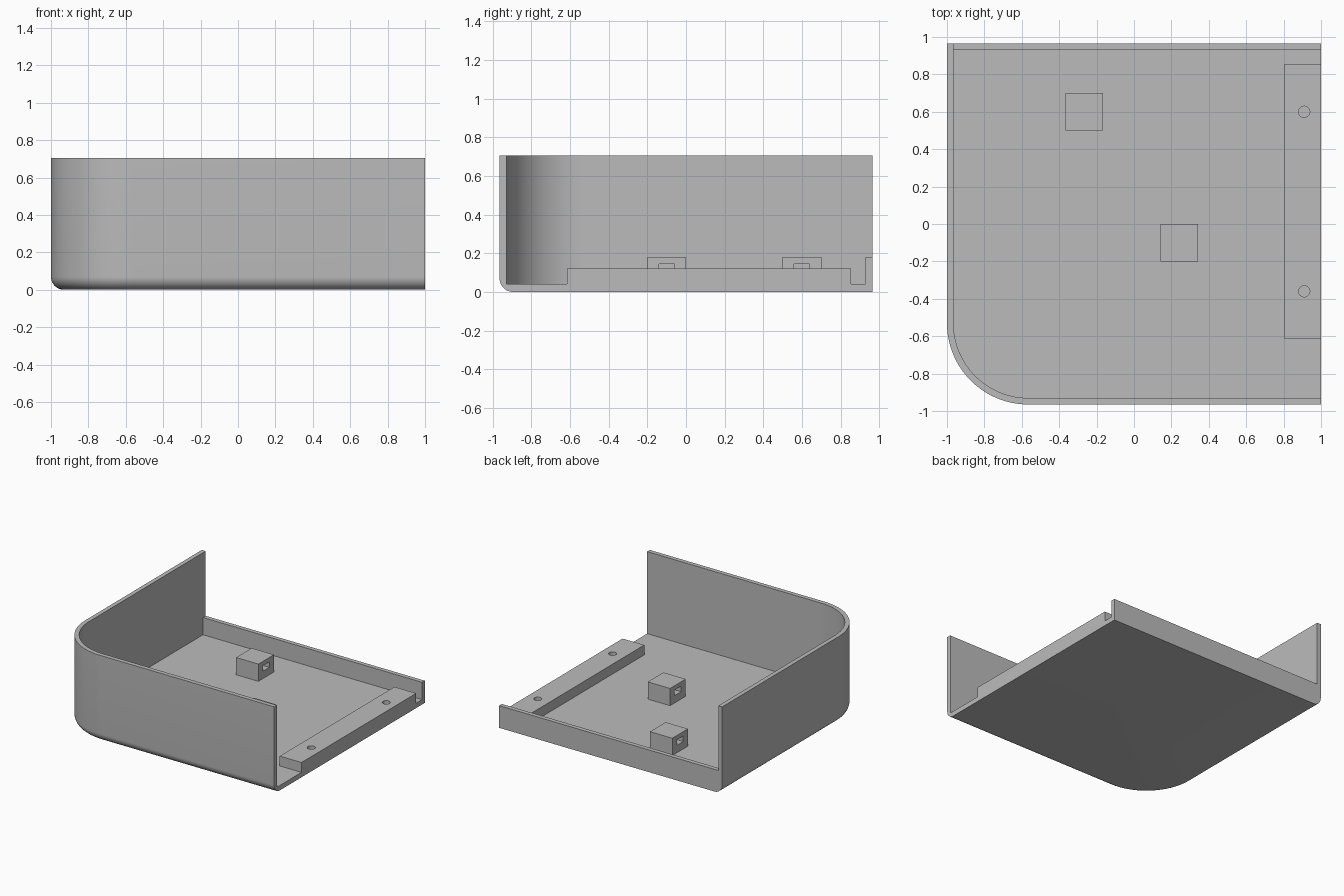
import bpy, bmesh
from math import sin, cos, pi

if "Cube" in bpy.data.objects:
    bpy.data.objects.remove(bpy.data.objects["Cube"])

LEFT, FRONT, BACK, RIGHT = -1.0, -0.965, 0.965, 1.0
HEIGHT, FLOOR, LIP = 0.705, 0.04, 0.18
WALL, CORNER, FILLET = 0.035, 0.435, 0.07

gray = bpy.data.materials.new("plain gray")
gray.use_nodes = True
gray.diffuse_color = (0.5, 0.5, 0.5, 1)
gray.node_tree.nodes["Principled BSDF"].inputs["Base Color"].default_value = (0.5, 0.5, 0.5, 1)


def finish(name, bm):
    bmesh.ops.recalc_face_normals(bm, faces=bm.faces)
    mesh = bpy.data.meshes.new(name)
    bm.to_mesh(mesh)
    bm.free()
    mesh.materials.append(gray)
    ob = bpy.data.objects.new(name, mesh)
    bpy.context.collection.objects.link(ob)
    return ob


def outline(inset, right, back, steps=32):
    """Rectangle with one rounded corner, inset on the left and front only."""
    cx, cy, r = LEFT + CORNER, FRONT + CORNER, CORNER - inset
    arc = [(cx - r * cos(a), cy - r * sin(a))
           for a in (pi / 2 * i / steps for i in range(steps + 1))]
    return arc + [(right, FRONT + inset), (right, back), (LEFT + inset, back)]


def loft(name, levels, right, back):
    """Solid through outlines at (inset, z) levels."""
    bm = bmesh.new()
    rings = [[bm.verts.new((x, y, z)) for x, y in outline(d, right, back)] for d, z in levels]
    for a, b in zip(rings, rings[1:]):
        for i in range(len(a)):
            j = (i + 1) % len(a)
            bm.faces.new((a[i], a[j], b[j], b[i]))
    bm.faces.new(rings[0][::-1])
    bm.faces.new(rings[-1])
    return finish(name, bm)


def box(name, x0, x1, y0, y1, z0, z1):
    bm = bmesh.new()
    bmesh.ops.create_cube(bm, size=1)
    for v in bm.verts:
        v.co = (x0 if v.co.x < 0 else x1, y0 if v.co.y < 0 else y1, z0 if v.co.z < 0 else z1)
    return finish(name, bm)


def cylinder(name, x, y, r, z0, z1):
    bm = bmesh.new()
    bmesh.ops.create_cone(bm, cap_ends=True, segments=32, radius1=r, radius2=r, depth=z1 - z0)
    bmesh.ops.translate(bm, verts=bm.verts, vec=(x, y, (z0 + z1) / 2))
    return finish(name, bm)


def cut(ob, *cutters):
    bpy.ops.object.select_all(action="DESELECT")
    bpy.context.view_layer.objects.active = ob
    ob.select_set(True)
    for cutter in cutters:
        cutter.hide_render = True
        mod = ob.modifiers.new("cut", "BOOLEAN")
        mod.operation, mod.solver, mod.object = "DIFFERENCE", "EXACT", cutter
        bpy.ops.object.modifier_apply(modifier=mod.name)
        bpy.data.objects.remove(cutter)
    bpy.ops.object.shade_smooth_by_angle(angle=pi / 6)


# Tray: rounded lower edge, tall front and left walls, low back lip, open right side
fillet = [(FILLET * (1 - sin(a)), FILLET * (1 - cos(a)))
          for a in (pi / 2 * i / 10 for i in range(11))]
tray = loft("tray", fillet + [(0, HEIGHT)], RIGHT, BACK)
cut(tray,
    loft("cavity_cutter", [(WALL, FLOOR), (WALL, 1)], 1.2, BACK - WALL),
    loft("back_opening_cutter", [(WALL, LIP), (WALL, 1)], 1.2, 1.2))

# Mounting ledge with two screw holes along the open side
ledge = box("mounting_ledge", 0.805, RIGHT, -0.615, 0.855, FLOOR, 0.12)
cut(ledge, *[cylinder("screw_hole_cutter", 0.91, y, 0.03, 0.0, 0.2) for y in (-0.36, 0.6)])

# Two floor blocks, each with a slot running through from side to side
for name, x, y in (("rear_block", -0.267, 0.6), ("middle_block", 0.243, -0.1)):
    block = box(name, x - 0.1, x + 0.1, y - 0.1, y + 0.1, FLOOR, LIP)
    cut(block, box("slot_cutter", x - 0.2, x + 0.2, y - 0.04, y + 0.04, 0.1, 0.145))
